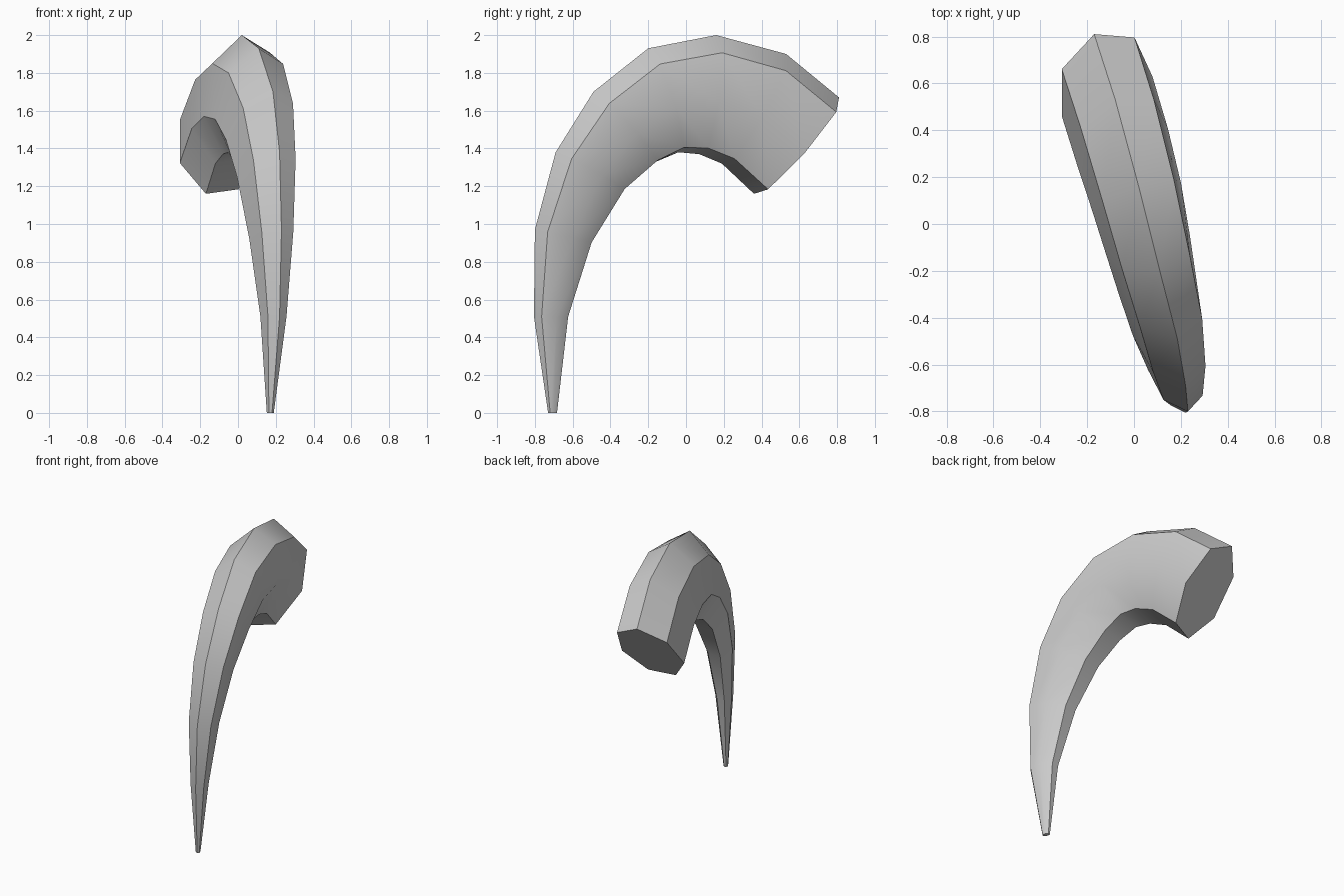
import bpy, bmesh, math
from mathutils import Vector

if "Cube" in bpy.data.objects:
    bpy.data.objects.remove(bpy.data.objects["Cube"])

# Outer and inner ridge points of each ring, from the wide butt to the tip
OUTER = [(-.17, .81, 1.67), (-.08, .53, 1.90), (.02, .16, 2.0), (.11, -.20, 1.93),
         (.185, -.49, 1.70), (.22, -.69, 1.38), (.23, -.80, .97), (.22, -.805, .51),
         (.18, -.73, 0)]
INNER = [(-.17, .36, 1.16), (-.12, .19, 1.32), (-.08, .07, 1.37), (-.05, -.04, 1.38),
         (-.02, -.17, 1.325), (.025, -.34, 1.18), (.08, -.51, .90), (.13, -.63, .51),
         (.155, -.685, 0)]
SIDES = 7

outer = [Vector(p) for p in OUTER]
inner = [Vector(p) for p in INNER]
mids = [(a + b) / 2 for a, b in zip(outer, inner)]
last = len(mids) - 1

# Sweep a narrow seven-sided section along the curve
bm = bmesh.new()
rings = []
for i, mid in enumerate(mids):
    half = (outer[i] - inner[i]) / 2
    h = half.length
    tangent = mids[min(i + 1, last)] - mids[max(i - 1, 0)]
    if i == last:
        tangent = Vector((0, 0, -1))
    side = half.cross(tangent).normalized()
    ring = []
    for k in range(SIDES):
        a = math.tau * k / SIDES
        p = mid + half * (1.026 * math.sin(a)) + side * h * (.137 + .615 * math.cos(a))
        ring.append(bm.verts.new(p))
    rings.append(ring)

for r, s in zip(rings, rings[1:]):
    for k in range(SIDES):
        n = (k + 1) % SIDES
        bm.faces.new((r[k], r[n], s[n], s[k]))

# Flat caps at both ends
bm.faces.new(rings[0])
bm.faces.new(rings[-1])
bmesh.ops.recalc_face_normals(bm, faces=bm.faces)

mesh = bpy.data.meshes.new("curved_horn")
bm.to_mesh(mesh)
bm.free()
horn = bpy.data.objects.new("curved_horn", mesh)
bpy.context.collection.objects.link(horn)
bpy.context.view_layer.objects.active = horn
horn.select_set(True)
bpy.ops.object.shade_smooth_by_angle(angle=math.radians(35))
